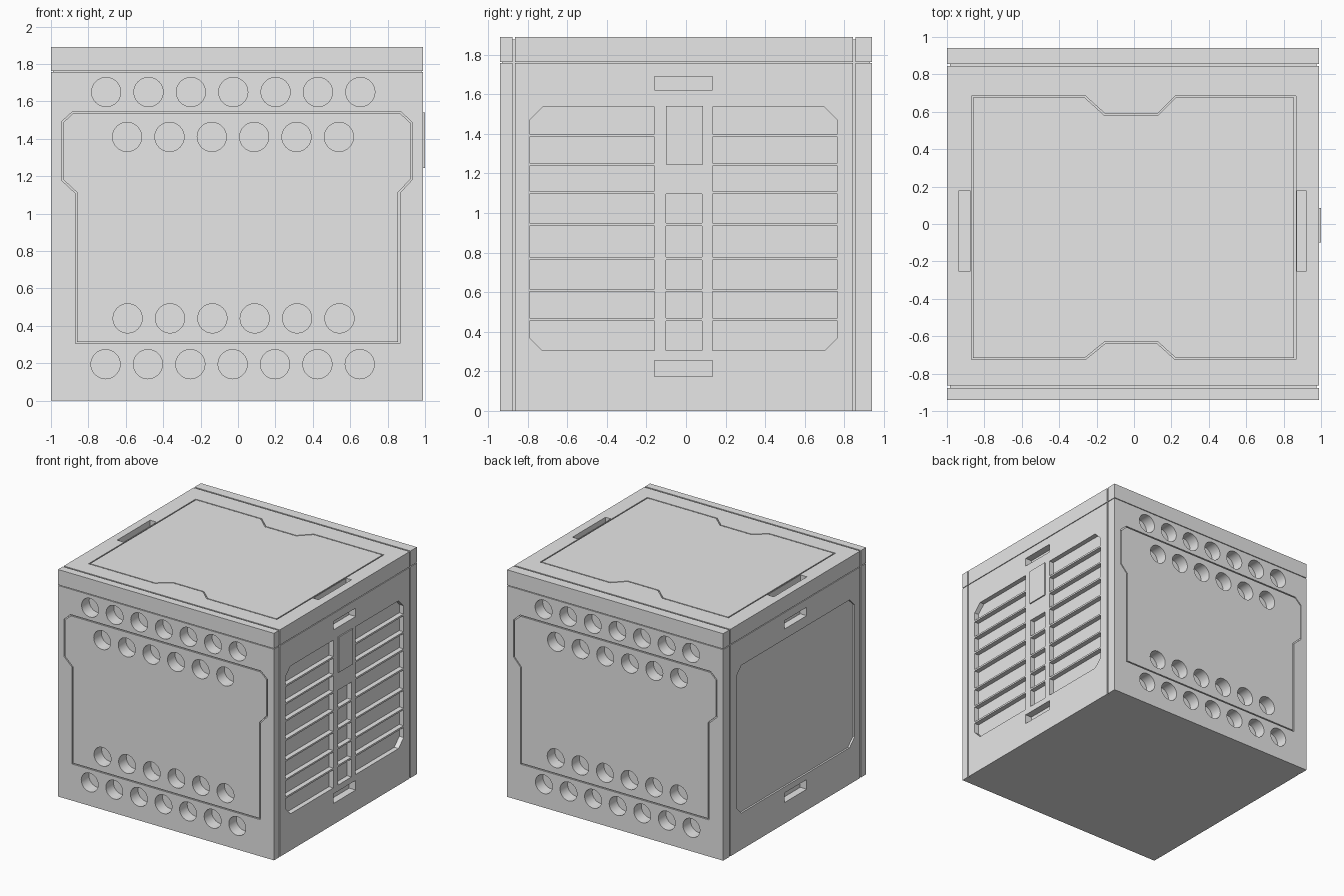
import bpy, bmesh, math
from mathutils import Vector

if "Cube" in bpy.data.objects:
    bpy.data.objects.remove(bpy.data.objects["Cube"], do_unlink=True)

grey = bpy.data.materials.new("plain grey")
grey.use_nodes = True
grey.diffuse_color = (0.8, 0.8, 0.8, 1)
grey.node_tree.nodes["Principled BSDF"].inputs["Base Color"].default_value = grey.diffuse_color

LEFT, RIGHT, DEPTH, HEIGHT = -1.0, 0.99, 0.94, 1.89
OVER = 0.05


def place(axis, u, v, w):
    """Put a flat profile point (u, v) at distance w along an axis."""
    co = [u, v]
    co.insert(axis, w)
    return co


def rect(u0, u1, v0, v1):
    return [(u0, v0), (u1, v0), (u1, v1), (u0, v1)]


def circle(u, v, r, n=32):
    angles = [math.tau * i / n for i in range(n)]
    return [(u + r * math.cos(a), v + r * math.sin(a)) for a in angles]


def inset(pts, d):
    """Shrink a counter-clockwise outline by d with mitred corners."""
    out = []
    for i, p in enumerate(pts):
        p, a, b = Vector(p), Vector(pts[i - 1]), Vector(pts[(i + 1) % len(pts)])
        e, f = (p - a).normalized(), (b - p).normalized()
        n, m = Vector((-e.y, e.x)), Vector((-f.y, f.x))
        q = p + (n + m) * d / (1 + n.dot(m))
        out.append((q.x, q.y))
    return out


def loops(bm, pts, axis, w0, w1):
    return [[bm.verts.new(place(axis, u, v, w)) for u, v in pts] for w in (w0, w1)]


def bridge(bm, a, b):
    for i in range(len(a)):
        bm.faces.new((a[i - 1], a[i], b[i], b[i - 1]))


def prism(bm, pts, axis, w0, w1):
    a, b = loops(bm, pts, axis, w0, w1)
    bridge(bm, a, b)
    bm.faces.new(a)
    bm.faces.new(b)


def ring(bm, outer, width, axis, w0, w1):
    """Hollow frame, used for panel seams."""
    a, b = loops(bm, outer, axis, w0, w1)
    c, d = loops(bm, inset(outer, width), axis, w0, w1)
    for p, q in ((a, b), (b, d), (d, c), (c, a)):
        bridge(bm, p, q)


def make(name, bm):
    bmesh.ops.recalc_face_normals(bm, faces=bm.faces)
    mesh = bpy.data.meshes.new(name)
    bm.to_mesh(mesh)
    bm.free()
    mesh.materials.append(grey)
    obj = bpy.data.objects.new(name, mesh)
    bpy.context.collection.objects.link(obj)
    return obj


# Crate body
bm = bmesh.new()
prism(bm, rect(LEFT, RIGHT, -DEPTH, DEPTH), 2, 0, HEIGHT)
body = make("crate_body", bm)

# Seams that separate the front and back slabs, open at the bottom
slabs = bmesh.new()
for y in (-0.87, 0.85):
    ring(slabs, rect(LEFT - OVER, RIGHT + OVER, -0.2, HEIGHT + OVER),
         OVER + 0.015, 1, y - 0.006, y + 0.006)

# Seam under the lid
lid = bmesh.new()
ring(lid, rect(LEFT - OVER, RIGHT + OVER, -DEPTH - OVER, DEPTH + OVER),
     OVER + 0.01, 2, 1.757, 1.763)

details = bmesh.new()

# Front and back: panel seam and rows of round holes
panel = [(-0.87, 0.305), (0.865, 0.305), (0.865, 1.11), (0.93, 1.18), (0.93, 1.49),
         (0.87, 1.545), (-0.885, 1.545), (-0.945, 1.49), (-0.945, 1.18), (-0.87, 1.11)]
for side in (-1, 1):
    outside = side * (DEPTH + OVER)
    ring(details, panel, 0.009, 1, side * (DEPTH - 0.01), outside)
    for count, first, z in ((7, -0.705, 1.65), (6, -0.593, 1.41),
                            (6, -0.59, 0.44), (7, -0.708, 0.195)):
        for i in range(count):
            prism(details, circle(first + i * 0.2265, z, 0.078), 1,
                  side * (DEPTH - 0.1), outside)

# Top: notched panel seam and two handle slots
top_panel = [(-0.87, -0.725), (-0.26, -0.725), (-0.155, -0.64), (0.125, -0.64),
             (0.22, -0.725), (0.865, -0.725), (0.865, 0.685), (0.22, 0.685),
             (0.125, 0.59), (-0.155, 0.59), (-0.26, 0.685), (-0.87, 0.685)]
ring(details, top_panel, 0.009, 2, HEIGHT - 0.01, HEIGHT + OVER)
for x0, x1 in ((-0.935, -0.877), (0.871, 0.92)):
    prism(details, rect(x0, x1, -0.255, 0.18), 2, HEIGHT - 0.06, HEIGHT + OVER)

# Both sides: upper and lower slots
for face, sign in ((RIGHT, 1), (LEFT, -1)):
    for z0, z1 in ((1.62, 1.69), (0.175, 0.255)):
        prism(details, rect(-0.16, 0.135, z0, z1), 0, face - sign * 0.06, face + sign * OVER)

# Left-hand plain side: shallow chamfered recess
c, y0, y1, z0, z1 = 0.066, -0.79, 0.765, 0.305, 1.535
recess = [(y0 + c, z0), (y1 - c, z0), (y1, z0 + c), (y1, z1 - c),
          (y1 - c, z1), (y0 + c, z1), (y0, z1 - c), (y0, z0 + c)]
prism(details, recess, 0, LEFT + 0.015, LEFT - OVER)

# Louvred side: two columns of vents and a middle column of small pockets
rows = [(0.305, 0.455), (0.47, 0.603), (0.617, 0.763), (0.777, 0.935),
        (0.95, 1.095), (1.11, 1.238), (1.252, 1.385), (1.4, 1.535)]
for i, (low, high) in enumerate(rows):
    for inner, outer in ((-0.16, y0), (0.135, y1)):
        s = c if outer > inner else -c
        vent = [(inner, low), (outer, low), (outer, high), (inner, high)]
        if i == 0:
            vent[1:2] = [(outer - s, low), (outer, low + c)]
        elif i == len(rows) - 1:
            vent[2:3] = [(outer, high - c), (outer - s, high)]
        prism(details, vent, 0, RIGHT - 0.04, RIGHT + OVER)
    if i < 5:
        prism(details, rect(-0.1, 0.08, low, high), 0, RIGHT - 0.04, RIGHT + OVER)

# Cut everything into the body, then drop the cutters
cutters = [make(n, b) for n, b in (("slab_seams", slabs), ("lid_seam", lid),
                                   ("panel_details", details))]
for cutter in cutters:
    cutter.hide_render = True
    mod = body.modifiers.new(cutter.name, 'BOOLEAN')
    mod.operation, mod.solver, mod.object = 'DIFFERENCE', 'EXACT', cutter
graph = bpy.context.evaluated_depsgraph_get()
cut_mesh = bpy.data.meshes.new_from_object(body.evaluated_get(graph))
body.modifiers.clear()
body.data = cut_mesh
for cutter in cutters:
    bpy.data.objects.remove(cutter, do_unlink=True)

# Raised plate on the louvred side
bm = bmesh.new()
prism(bm, rect(-0.1, 0.085, 1.245, 1.54), 0, RIGHT - 0.01, RIGHT + 0.01)
make("side_plate", bm)

# Smooth hole walls, sharp edges elsewhere
bpy.ops.object.select_all(action='DESELECT')
body.select_set(True)
bpy.context.view_layer.objects.active = body
bpy.ops.object.shade_smooth_by_angle(angle=math.radians(30))
